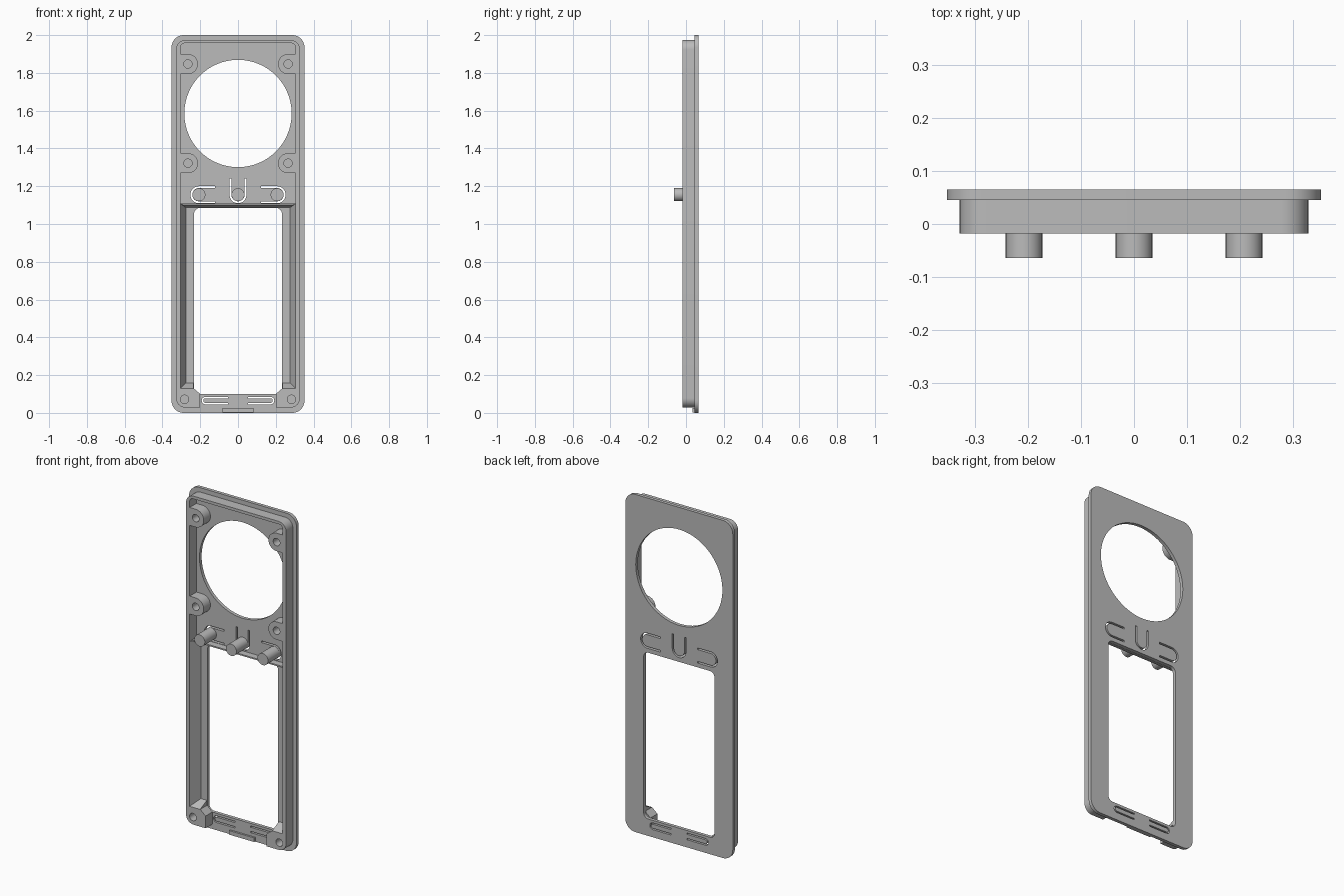
import bpy, bmesh
from math import pi, cos, sin

cube = bpy.data.objects.get("Cube")
if cube:
    bpy.data.objects.remove(cube, do_unlink=True)

grey = bpy.data.materials.new("plain grey")
grey.use_nodes = True
GREY = (0.5, 0.5, 0.5, 1)
grey.diffuse_color = GREY
grey.node_tree.nodes["Principled BSDF"].inputs["Base Color"].default_value = GREY

BACK, FLOOR, RIM, TIP = 0.065, 0.045, -0.018, -0.064


def arc(cx, cz, r, a0, a1, n=10):
    """Points on an arc, angles in degrees."""
    return [(cx + r * cos((a0 + (a1 - a0) * i / n) * pi / 180),
             cz + r * sin((a0 + (a1 - a0) * i / n) * pi / 180)) for i in range(n + 1)]


def circle(cx, cz, r, n=32):
    return arc(cx, cz, r, 0, 360, n)[:-1]


def rounded(w, z0, z1, r):
    """Rounded rectangle, half width w."""
    return (arc(w - r, z1 - r, r, 0, 90) + arc(r - w, z1 - r, r, 90, 180)
            + arc(r - w, z0 + r, r, 180, 270) + arc(w - r, z0 + r, r, 270, 360))


def u_slot(cx, cz, r, length, turn, t=0.005):
    """U-shaped slit; the open end points along the turn angle."""
    pts = [(length, r + t)] + arc(0, 0, r + t, 90, 270, 16) + [(length, -r - t)]
    pts += [(length, t - r)] + arc(0, 0, r - t, 270, 90, 16) + [(length, r - t)]
    c, s = cos(turn * pi / 180), sin(turn * pi / 180)
    return [(cx + x * c - z * s, cz + x * s + z * c) for x, z in pts]


def prism(name, outlines, a, b, axis="y", bevel=0):
    """Extrude outlines from a to b along an axis, optionally rounding the b rim."""
    place = {"y": lambda p, d: (p[0], d, p[1]),
             "z": lambda p, d: (p[0], p[1], d),
             "x": lambda p, d: (d, p[0], p[1])}[axis]
    bm = bmesh.new()
    rim = []
    for pts in outlines:
        lo = [bm.verts.new(place(p, a)) for p in pts]
        hi = [bm.verts.new(place(p, b)) for p in pts]
        bm.faces.new(lo)
        rim += bm.faces.new(hi[::-1]).edges
        for i in range(len(pts)):
            j = (i + 1) % len(pts)
            bm.faces.new((lo[i], hi[i], hi[j], lo[j]))
    if bevel:
        bmesh.ops.bevel(bm, geom=rim, offset=bevel, segments=4, profile=0.5, affect="EDGES")
    bmesh.ops.recalc_face_normals(bm, faces=bm.faces)
    mesh = bpy.data.meshes.new(name)
    bm.to_mesh(mesh)
    bm.free()
    mesh.materials.append(grey)
    ob = bpy.data.objects.new(name, mesh)
    bpy.context.collection.objects.link(ob)
    return ob


def cut(ob, outlines, a, b):
    cutter = prism("cutter", outlines, a, b)
    cutter.hide_render = True
    mod = ob.modifiers.new("cut", "BOOLEAN")
    mod.operation, mod.solver, mod.object = "DIFFERENCE", "EXACT", cutter
    bpy.context.view_layer.objects.active = ob
    bpy.ops.object.modifier_apply(modifier=mod.name)
    bpy.data.objects.remove(cutter, do_unlink=True)


def mirrored(pts):
    return [(-x, z) for x, z in reversed(pts)]


parts = []

# Face plate with round opening, window and flexible button slits
plate = prism("face_plate", [rounded(0.352, 0, 2, 0.065)], FLOOR, BACK, bevel=0.014)
side_slit = u_slot(0.207, 1.155, 0.04, 0.085, 180)
low_slit = u_slot(0.172, 0.065, 0.016, 0.12, 180, 0.004)
cut(plate, [circle(0, 1.585, 0.284, 96), rounded(0.232, 0.1, 1.085, 0.03),
            u_slot(0, 1.155, 0.04, 0.085, 90),
            side_slit, mirrored(side_slit), low_slit, mirrored(low_slit)], 0, 0.1)
parts.append(plate)

# Perimeter wall with screw bosses and bottom corner blocks in one outline
BOSS_X, BOSS_R, BOSS_Z, INNER = 0.265, 0.053, (1.322, 1.847), 0.304
half = [(0.2, -0.1), (0.2, 0.1), (0.235, 0.13), (INNER, 0.13)]
for z in BOSS_Z:
    half += [(INNER, z - BOSS_R)] + arc(BOSS_X, z, BOSS_R, 270, 90, 16) + [(INNER, z + BOSS_R)]
half += arc(INNER - 0.02, 1.937, 0.02, 0, 90, 6)
wall = prism("perimeter_wall", [rounded(0.328, 0.028, 1.974, 0.05)], RIM, FLOOR + 0.002)
cut(wall, [half + mirrored(half)], -0.1, 0.1)
holes = [circle(s * BOSS_X, z, 0.022) for s in (-1, 1) for z in BOSS_Z]
holes += [circle(s * 0.283, 0.072, 0.022) for s in (-1, 1)]
cut(wall, holes, -0.1, 0.03)
parts.append(wall)

# Sloping inner sides of the window bay and the ramps above the corner blocks
for side, s in (("left", 1), ("right", -1)):
    parts.append(prism(side + "_sloped_wall",
                       [[(s * 0.31, RIM + 0.001), (s * INNER, RIM + 0.001),
                         (s * 0.275, FLOOR + 0.001), (s * 0.31, FLOOR + 0.001)]],
                       0.125, 1.105, "z"))
    ramp = [(RIM + 0.001, 0.125), (RIM + 0.001, 0.13), (FLOOR + 0.001, 0.16), (FLOOR + 0.001, 0.125)]
    parts.append(prism(side + "_block_ramp", [ramp], s * 0.236, s * 0.31, "x"))

# Cross rib above the window
rib = [(0.005, 1.108), (0.005, 1.1), (FLOOR + 0.001, 1.086), (FLOOR + 0.001, 1.108)]
parts.append(prism("cross_rib", [rib], -0.31, 0.31, "x"))

# Button pegs
for name, x in (("right", -0.207), ("middle", 0), ("left", 0.207)):
    parts.append(prism(name + "_button_peg", [circle(x, 1.155, 0.0345)], TIP, FLOOR + 0.002))

# Small latch tab on the bottom edge
parts.append(prism("latch_tab", [[(-0.082, 0.002), (0.082, 0.002), (0.082, 0.026), (-0.082, 0.026)]],
                   0.034, FLOOR + 0.002))

bpy.ops.object.select_all(action="DESELECT")
for ob in parts:
    ob.select_set(True)
bpy.context.view_layer.objects.active = plate
bpy.ops.object.shade_smooth_by_angle(angle=pi / 6)
